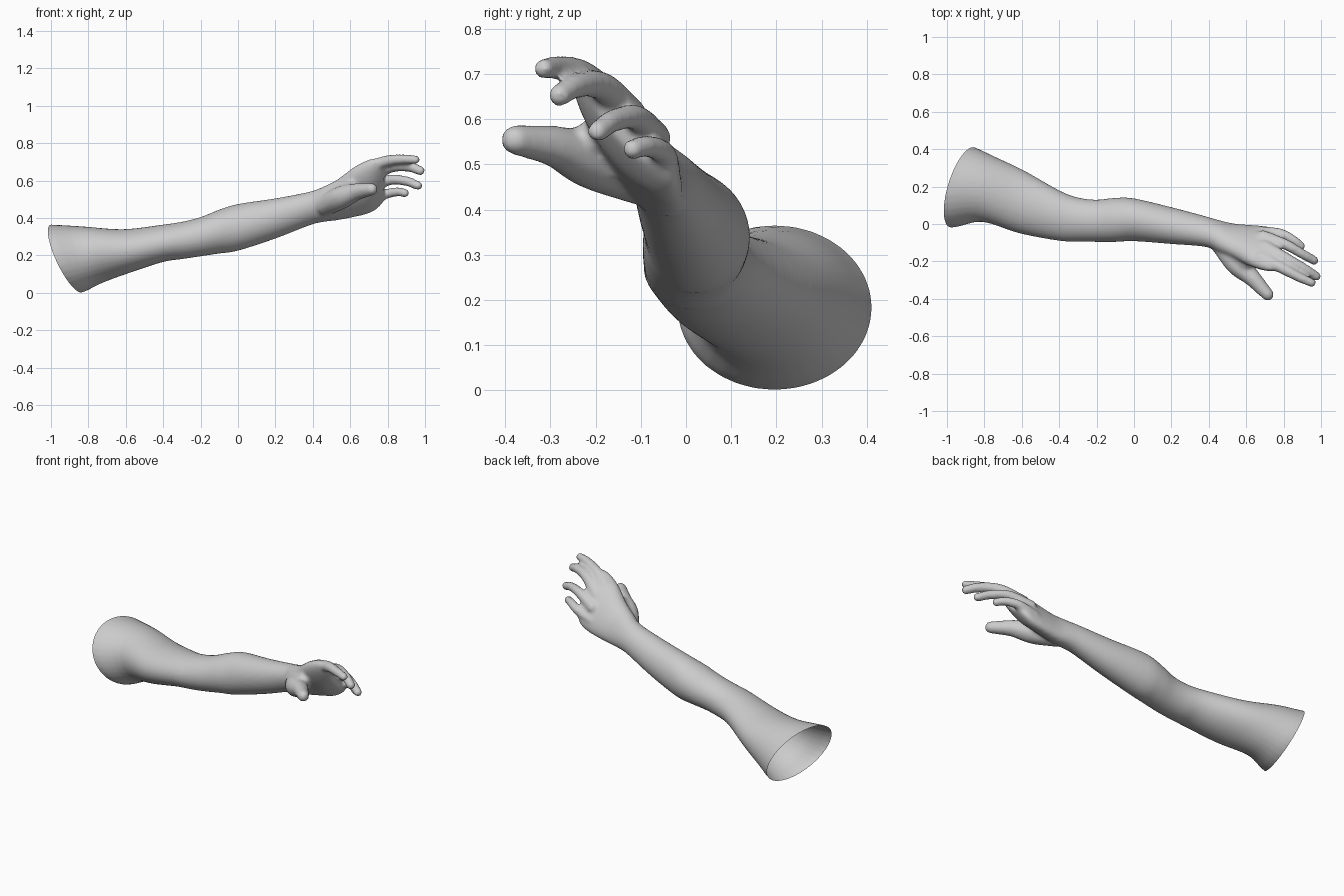
import bpy, bmesh
from math import sin, cos, tau
from mathutils import Vector, Matrix

TILT_Y, TILT_Z = 0.273, -0.437      # slope of the open shoulder rim


def spline(rows, steps):
    """Catmull-Rom through rows of any width."""
    pts = [Vector(r) for r in rows]
    pts = [2 * pts[0] - pts[1]] + pts + [2 * pts[-1] - pts[-2]]
    out = []
    for i in range(1, len(pts) - 2):
        a, b, c, d = pts[i - 1:i + 3]
        for k in range(steps):
            t = k / steps
            out.append(0.5 * (2 * b + (c - a) * t + (2 * a - 5 * b + 4 * c - d) * t * t
                              + (3 * b - a - 3 * c + d) * t ** 3))
    return out + [pts[-2]]


def loft(bm, rows, n=32, steps=4):
    """Sheared ellipses: x, y min, y max, z min, z max, lean, rim tilt."""
    rings = []
    for x, y0, y1, z0, z1, lean, tilt in spline(rows, steps):
        ring = []
        for k in range(n):
            t = tau * k / n
            dy = (y1 - y0) / 2 * cos(t)
            dz = (z1 - z0) / 2 * sin(t + lean)
            ring.append(bm.verts.new((x + tilt * (TILT_Y * dy + TILT_Z * dz),
                                      (y0 + y1) / 2 + dy, (z0 + z1) / 2 + dz)))
        rings.append(ring)
    for r, s in zip(rings, rings[1:]):
        for k in range(n):
            j = (k + 1) % n
            bm.faces.new((r[k], r[j], s[j], s[k]))
    bm.faces.new(rings[0][::-1])
    bm.faces.new(rings[-1])


def digit(bm, rows):
    """Chain of overlapping balls: x, y, z, radius."""
    for x, y, z, r in spline(rows, 8):
        bmesh.ops.create_icosphere(bm, subdivisions=2, radius=r,
                                   matrix=Matrix.Translation((x, y, z)))


bm = bmesh.new()

# upper arm, forearm, wrist and palm
loft(bm, [
    (-1.05, 0.01, 0.46, -0.02, 0.37, 0, 1),
    (-0.92, -0.02, 0.412, 0.0, 0.365, 0, 1),
    (-0.78, 0.012, 0.36, 0.05, 0.355, 0, 0.7),
    (-0.60, -0.05, 0.285, 0.105, 0.34, 0, 0.3),
    (-0.40, -0.09, 0.18, 0.165, 0.365, 0, 0),
    (-0.30, -0.094, 0.142, 0.18, 0.38, 0, 0),
    (-0.20, -0.096, 0.13, 0.195, 0.405, 0, 0),
    (-0.10, -0.096, 0.14, 0.21, 0.445, 0, 0),
    (0.00, -0.092, 0.137, 0.225, 0.475, 0, 0),
    (0.20, -0.107, 0.09, 0.29, 0.505, -0.1, 0),
    (0.38, -0.122, 0.042, 0.36, 0.54, -0.2, 0),
    (0.45, -0.15, 0.022, 0.378, 0.565, -0.35, 0),
    (0.53, -0.18, 0.003, 0.388, 0.605, -0.6, 0),
    (0.62, -0.225, -0.005, 0.405, 0.672, -0.8, 0),
    (0.70, -0.25, -0.012, 0.425, 0.712, -0.88, 0),
    (0.75, -0.25, -0.022, 0.455, 0.718, -1.0, 0),
    (0.78, -0.23, -0.045, 0.49, 0.70, -1.1, 0),
])

# index, middle, ring and little finger, then thumb
for path in (
    [(0.68, -0.18, 0.66, 0.036), (0.79, -0.235, 0.703, 0.032),
     (0.88, -0.283, 0.714, 0.027), (0.95, -0.314, 0.712, 0.024)],
    [(0.70, -0.125, 0.61, 0.040), (0.81, -0.185, 0.672, 0.034),
     (0.91, -0.24, 0.675, 0.029), (0.975, -0.28, 0.653, 0.026)],
    [(0.69, -0.07, 0.56, 0.038), (0.81, -0.11, 0.603, 0.030),
     (0.90, -0.16, 0.597, 0.027), (0.963, -0.195, 0.573, 0.025)],
    [(0.68, -0.045, 0.49, 0.034), (0.78, -0.05, 0.525, 0.028),
     (0.85, -0.085, 0.54, 0.026), (0.893, -0.118, 0.534, 0.024)],
    [(0.47, -0.11, 0.47, 0.06), (0.55, -0.21, 0.508, 0.064),
     (0.63, -0.285, 0.538, 0.048), (0.69, -0.35, 0.55, 0.038),
     (0.715, -0.377, 0.554, 0.034)],
):
    digit(bm, path)
# web between thumb and index
digit(bm, [(0.53, -0.16, 0.52, 0.05), (0.60, -0.21, 0.56, 0.04)])

bmesh.ops.recalc_face_normals(bm, faces=bm.faces)
me = bpy.data.meshes.new("arm")
bm.to_mesh(me)
bm.free()
arm = bpy.data.objects.new("arm", me)
bpy.context.collection.objects.link(arm)

# fuse everything into one skin and soften the joins
rm = arm.modifiers.new("fuse", 'REMESH')
rm.mode = 'VOXEL'
rm.voxel_size = 0.009
sm = arm.modifiers.new("soften", 'SMOOTH')
sm.factor = 0.5
sm.iterations = 8
deps = bpy.context.evaluated_depsgraph_get()
skin = bpy.data.meshes.new_from_object(arm.evaluated_get(deps))
arm.modifiers.clear()

# slice the shoulder open along the tilted rim
bm = bmesh.new()
bm.from_mesh(skin)
bmesh.ops.bisect_plane(bm, geom=bm.verts[:] + bm.edges[:] + bm.faces[:],
                       plane_co=(-0.892, 0, 0), plane_no=(1, -TILT_Y, -TILT_Z),
                       clear_inner=True)
for f in bm.faces:
    f.smooth = True
bm.to_mesh(skin)
bm.free()
arm.data = skin
